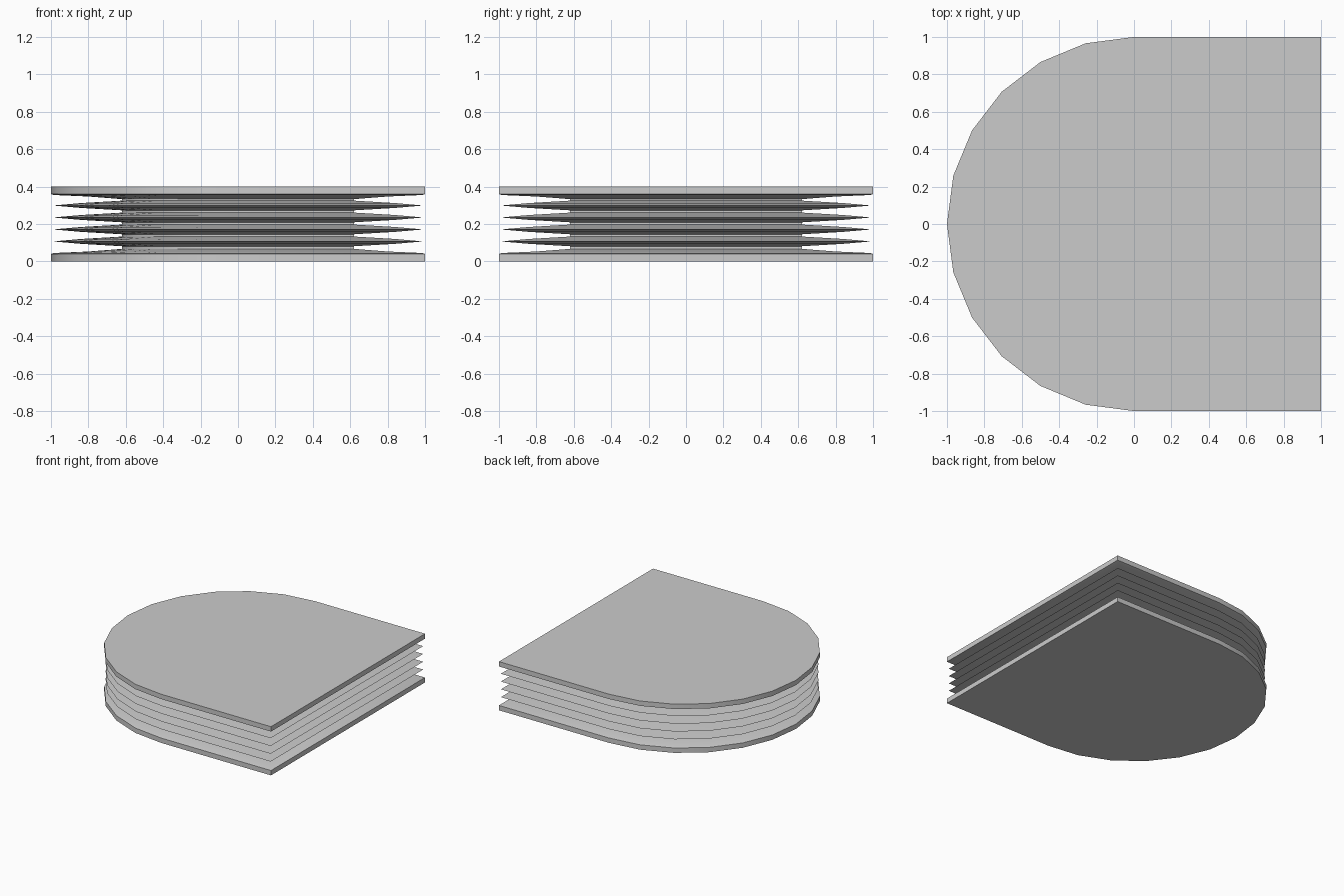
import bpy, bmesh
from math import cos, sin, radians

if "Cube" in bpy.data.objects:
    bpy.data.objects.remove(bpy.data.objects["Cube"])

HEIGHT = 0.4
INNER, OUTER = 0.62, 0.99
PITCH = 0.064
FIRST_TIP = 0.107

# D-shaped outline: half round on the left, square on the right
OUTLINE = [(1, -1), (1, 1)] + [
    (cos(radians(a)), sin(radians(a))) for a in range(90, 271, 15)]


def loft(name, profile, cap_bottom=False, cap_top=False):
    """Stack scaled copies of the outline; profile is (scale, z) from bottom up."""
    bm = bmesh.new()
    rings = [[bm.verts.new((x * s, y * s, z)) for x, y in OUTLINE]
             for s, z in profile]
    n = len(OUTLINE)
    for low, high in zip(rings, rings[1:]):
        for i in range(n):
            j = (i + 1) % n
            bm.faces.new((low[i], low[j], high[j], high[i]))
    if cap_bottom:
        bm.faces.new(rings[0][::-1])
    if cap_top:
        bm.faces.new(rings[-1])
    mesh = bpy.data.meshes.new(name)
    bm.to_mesh(mesh)
    bm.free()
    obj = bpy.data.objects.new(name, mesh)
    bpy.context.collection.objects.link(obj)
    bpy.ops.object.select_all(action='DESELECT')
    obj.select_set(True)
    bpy.context.view_layer.objects.active = obj
    bpy.ops.object.shade_smooth_by_angle(angle=radians(30))
    return obj


# End plates, thinning towards the bellows
plate = [(1, 0), (1, 0.04), (0.985, 0.045), (0.8, 0.053), (INNER, 0.067)]
loft("bottom_plate", plate, cap_bottom=True)
loft("top_plate", [(s, HEIGHT - z) for s, z in reversed(plate)], cap_top=True)

# Four thin lens-shaped folds with narrow valleys between them
folds = [plate[-1]]
for k in range(4):
    z = FIRST_TIP + PITCH * k
    folds += [(INNER, z - 0.026), (0.84, z - 0.013), (OUTER, z),
              (0.84, z + 0.013), (INNER, z + 0.026)]
folds.append((INNER, HEIGHT - plate[-1][1]))
loft("bellows", folds)
